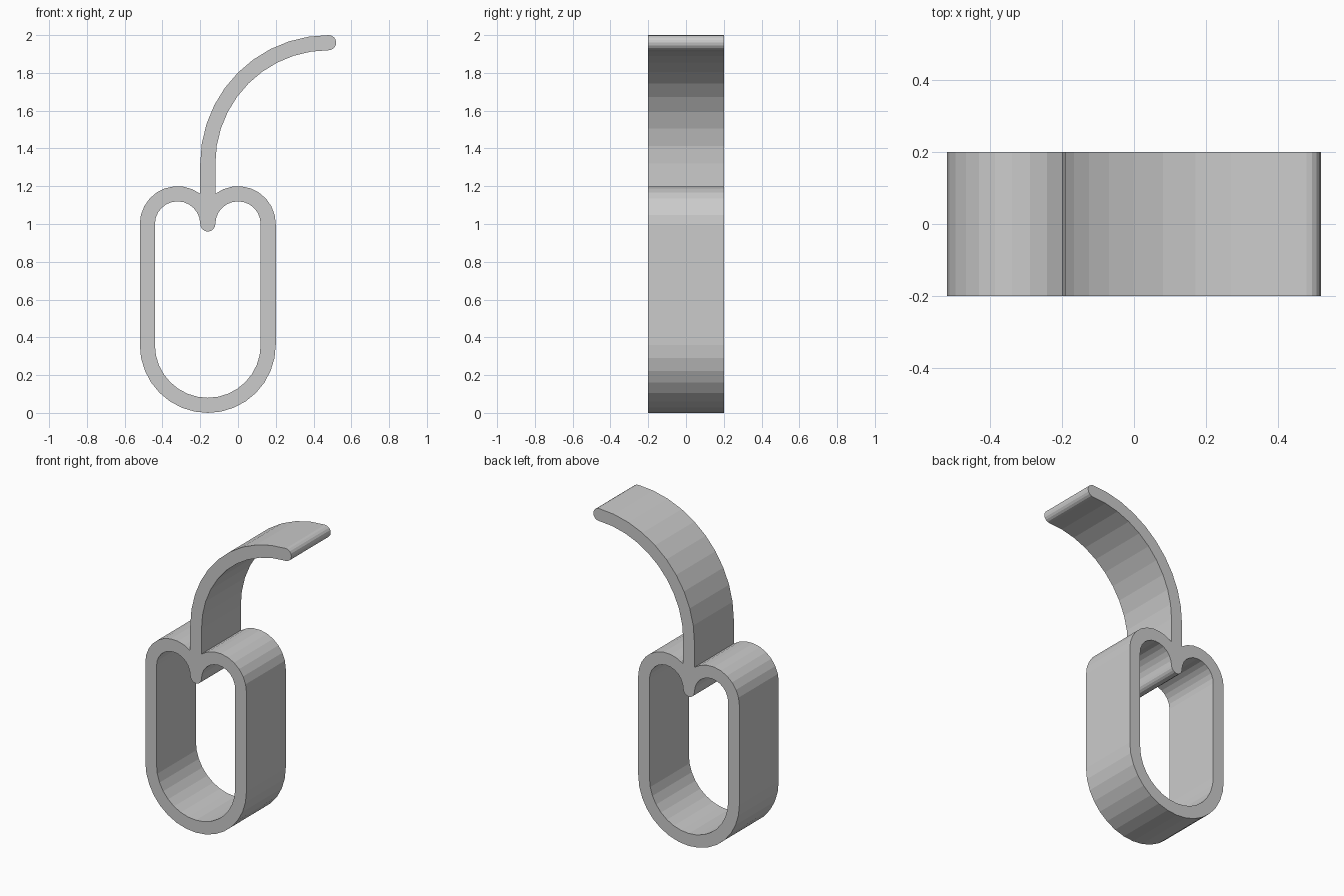
import bpy
import bmesh
from math import radians, cos, sin
from mathutils import Vector

default_cube = bpy.data.objects.get("Cube")
if default_cube:
    bpy.data.objects.remove(default_cube, do_unlink=True)

HALF = 0.04            # half of the band thickness
DEPTH = 0.4            # size along y
MID = -0.16            # x of the stem and loop axis
LOBE, LOOP, HOOK = 0.16, 0.32, 0.64   # centreline radii
LOBE_Z, LOOP_Z, HOOK_Z = 1.0, 0.36, 1.32


def arc(cx, cz, r, start, end, steps):
    """Points on an arc in the xz plane, angles in degrees."""
    angles = [radians(start + (end - start) * i / steps) for i in range(steps + 1)]
    return [Vector((cx + r * cos(a), -DEPTH / 2, cz + r * sin(a))) for a in angles]


def add_loop(bm, points):
    """Closed chain of edges, skipping coincident points."""
    kept = []
    for p in points:
        if not kept or (p - kept[-1]).length > 1e-4:
            kept.append(p)
    if (kept[0] - kept[-1]).length < 1e-4:
        kept.pop()
    verts = [bm.verts.new(p) for p in kept]
    return [bm.edges.new((v, verts[i - 1])) for i, v in enumerate(verts)]


# Outer outline: loop bottom, right lobe, hook and its round tip, left lobe
meet = 126.87          # angle where a lobe runs into the stem
hook_x = MID + HOOK
outer = (
    arc(MID, LOOP_Z, LOOP + HALF, 180, 360, 16)
    + arc(MID + LOBE, LOBE_Z, LOBE + HALF, 0, meet, 9)
    + arc(hook_x, HOOK_Z, HOOK - HALF, 180, 90, 10)
    + arc(hook_x, HOOK_Z + HOOK, HALF, -90, 90, 8)
    + arc(hook_x, HOOK_Z, HOOK + HALF, 90, 180, 10)
    + arc(MID - LOBE, LOBE_Z, LOBE + HALF, 180 - meet, 180, 9)
)

# Opening: loop bottom, two lobes and the rounded stem end between them
inner = (
    arc(MID, LOOP_Z, LOOP - HALF, 180, 360, 16)
    + arc(MID + LOBE, LOBE_Z, LOBE - HALF, 0, 180, 12)
    + arc(MID, LOBE_Z, HALF, 0, -180, 8)
    + arc(MID - LOBE, LOBE_Z, LOBE - HALF, 0, 180, 12)
)

# Fill the band profile and extrude it through the depth
bm = bmesh.new()
edges = add_loop(bm, outer) + add_loop(bm, inner)
bmesh.ops.triangle_fill(bm, edges=edges, use_beauty=True, use_dissolve=False,
                        normal=(0, -1, 0))
result = bmesh.ops.extrude_face_region(bm, geom=bm.faces[:], use_keep_orig=True)
moved = [g for g in result["geom"] if isinstance(g, bmesh.types.BMVert)]
bmesh.ops.translate(bm, verts=moved, vec=(0, DEPTH, 0))
bmesh.ops.recalc_face_normals(bm, faces=bm.faces[:])

mesh = bpy.data.meshes.new("hooked_loop_band")
bm.to_mesh(mesh)
bm.free()
band = bpy.data.objects.new("hooked_loop_band", mesh)
bpy.context.collection.objects.link(band)

# Single grey material
grey = bpy.data.materials.new("light_grey")
grey.use_nodes = True
colour = (0.6, 0.6, 0.6, 1.0)
grey.diffuse_color = colour
grey.node_tree.nodes["Principled BSDF"].inputs["Base Color"].default_value = colour
mesh.materials.append(grey)
